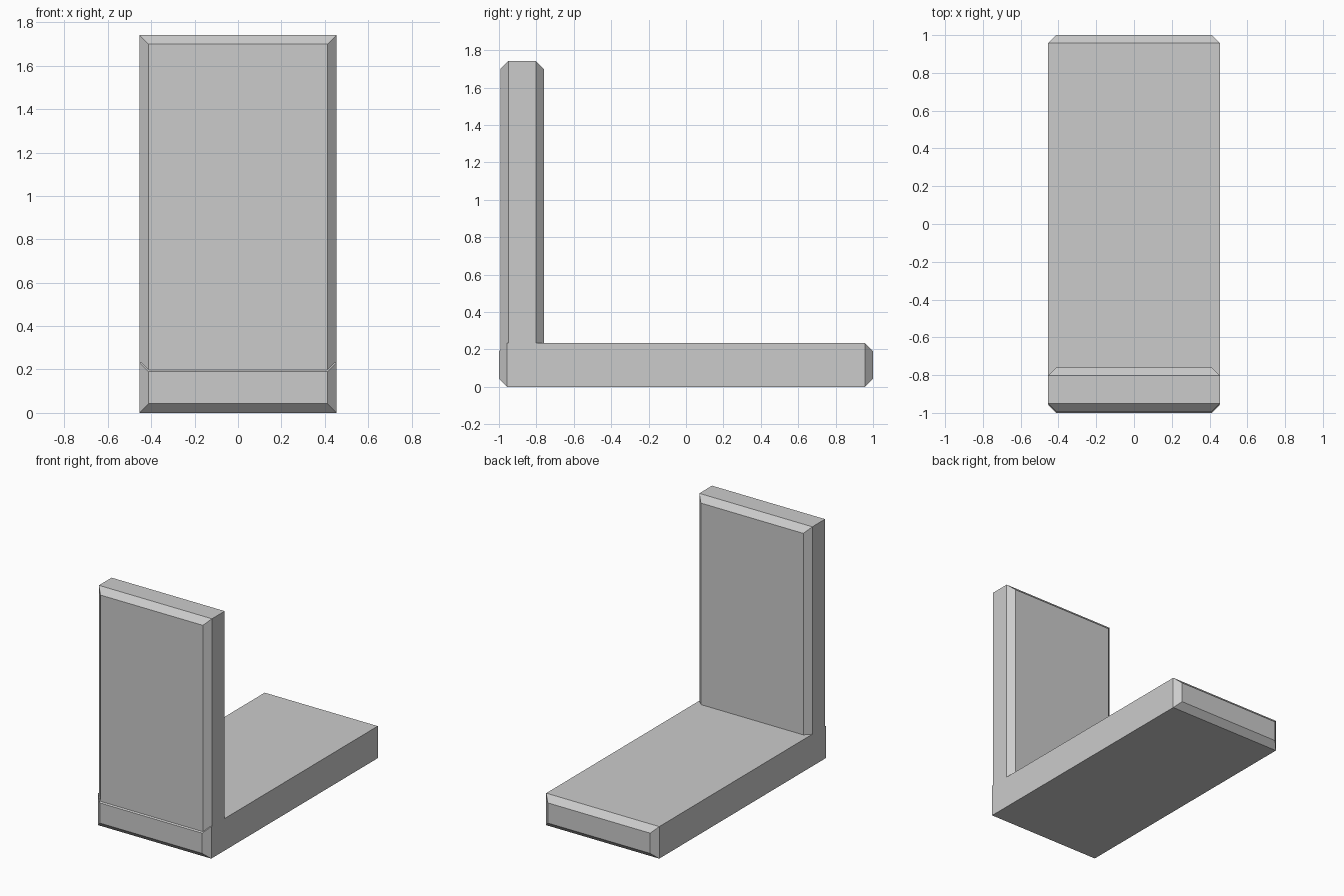
import bpy
import bmesh

cube = bpy.data.objects.get("Cube")
if cube:
    bpy.data.objects.remove(cube, do_unlink=True)

# Single light grey material
grey = bpy.data.materials.new("light_grey")
grey.use_nodes = True
colour = (0.6, 0.6, 0.6, 1)
grey.diffuse_color = colour
grey.node_tree.nodes["Principled BSDF"].inputs["Base Color"].default_value = colour

HALF_WIDTH = 0.455
CHAMFER = 0.043


def slab(name, y0, y1, z0, z1):
    """Box whose front and back faces are surrounded by a chamfer."""
    bm = bmesh.new()
    rings = []
    for y, inset in ((y0, CHAMFER), (y0 + CHAMFER, 0), (y1 - CHAMFER, 0), (y1, CHAMFER)):
        x, low, high = HALF_WIDTH - inset, z0 + inset, z1 - inset
        corners = ((-x, low), (x, low), (x, high), (-x, high))
        rings.append([bm.verts.new((cx, y, cz)) for cx, cz in corners])
    bm.faces.new(rings[0])
    bm.faces.new(rings[-1][::-1])
    for a, b in zip(rings, rings[1:]):
        for i in range(4):
            j = (i + 1) % 4
            bm.faces.new((a[i], b[i], b[j], a[j]))
    bmesh.ops.recalc_face_normals(bm, faces=bm.faces)
    mesh = bpy.data.meshes.new(name)
    bm.to_mesh(mesh)
    bm.free()
    mesh.materials.append(grey)
    obj = bpy.data.objects.new(name, mesh)
    bpy.context.collection.objects.link(obj)
    return obj


# Long horizontal slab with chamfered ends
slab("base_slab", -1, 1, 0, 0.233)
# Vertical slab rising from the front end, its foot sunk into the base
slab("upright_slab", -0.992, -0.76, 0.08, 1.742)
